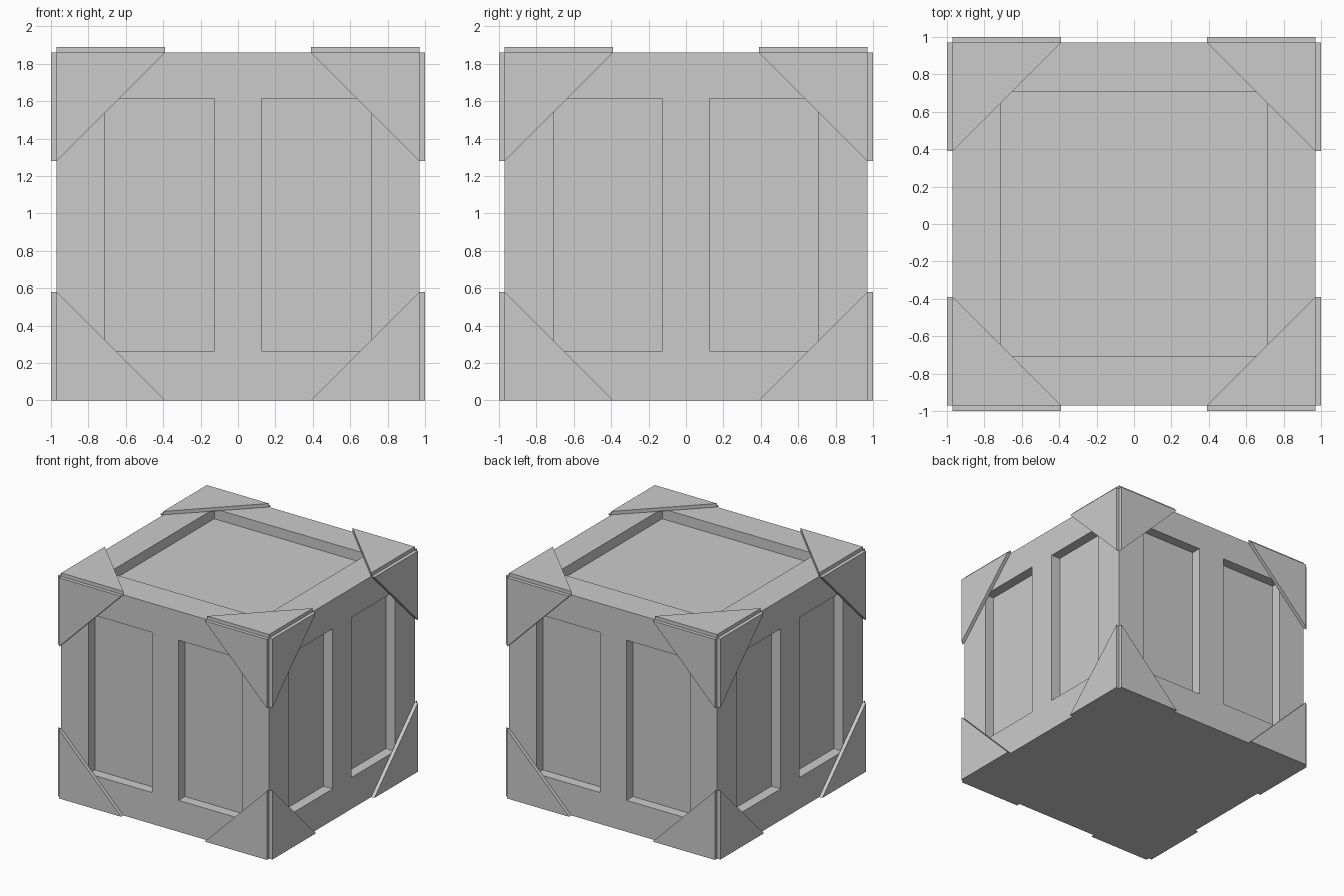
import bpy, bmesh
from mathutils import Vector

if "Cube" in bpy.data.objects:
    bpy.data.objects.remove(bpy.data.objects["Cube"])

H, TOP = 0.97, 1.86          # body half width, body height
LEG, THICK = 0.58, 0.03      # corner plate leg and thickness
DEPTH = 0.085                # panel recess depth


def add_box(bm, lo, hi):
    vs = bmesh.ops.create_cube(bm, size=1)['verts']
    for v in vs:
        v.co = Vector([hi[i] if v.co[i] > 0 else lo[i] for i in range(3)])


def add_plate(bm, corner, u, v, n):
    c, u, v, n = (Vector(a) for a in (corner, u, v, n))
    tri = [c, c + u * LEG, c + v * LEG]
    a = [bm.verts.new(p) for p in tri]
    b = [bm.verts.new(p + n * THICK) for p in tri]
    bm.faces.new(a)
    bm.faces.new(b)
    for i in range(3):
        j = (i + 1) % 3
        bm.faces.new((a[i], a[j], b[j], b[i]))


def finish(bm, name):
    bmesh.ops.recalc_face_normals(bm, faces=bm.faces)
    me = bpy.data.meshes.new(name)
    bm.to_mesh(me)
    bm.free()
    ob = bpy.data.objects.new(name, me)
    bpy.context.collection.objects.link(ob)
    return ob


# crate body
bm = bmesh.new()
add_box(bm, (-H, -H, 0), (H, H, TOP))
body = finish(bm, "crate_body")

# recess cutter: two panels per side, one on top
bm = bmesh.new()
for s in (-1, 1):
    d0, d1 = sorted((s * (H - DEPTH), s * 1.2))
    for t in (-1, 1):
        x0, x1 = sorted((t * 0.125, t * 0.715))
        y0, y1 = sorted((t * 0.125, t * 0.705))
        add_box(bm, (x0, d0, 0.265), (x1, d1, 1.615))
        add_box(bm, (d0, y0, 0.265), (d1, y1, 1.615))
add_box(bm, (-0.715, -0.705, TOP - DEPTH), (0.715, 0.705, 2.1))
cutter = finish(bm, "recess_cutter")
cutter.hide_render = True
cutter.hide_set(True)
mod = body.modifiers.new("recesses", 'BOOLEAN')
mod.operation = 'DIFFERENCE'
mod.solver = 'EXACT'
mod.object = cutter

# triangular corner brackets; the underside stays bare
for sx in (-1, 1):
    for sy in (-1, 1):
        for level, z, dz in (("lower", 0, 1), ("upper", TOP, -1)):
            bm = bmesh.new()
            c = (sx * H, sy * H, z)
            X, Y, Z = (-sx, 0, 0), (0, -sy, 0), (0, 0, dz)
            add_plate(bm, c, X, Z, (0, sy, 0))
            add_plate(bm, c, Y, Z, (sx, 0, 0))
            if level == "upper":
                add_plate(bm, c, X, Y, (0, 0, 1))
            side = ("front" if sy < 0 else "back") + ("_left" if sx < 0 else "_right")
            finish(bm, f"{level}_{side}_bracket")
